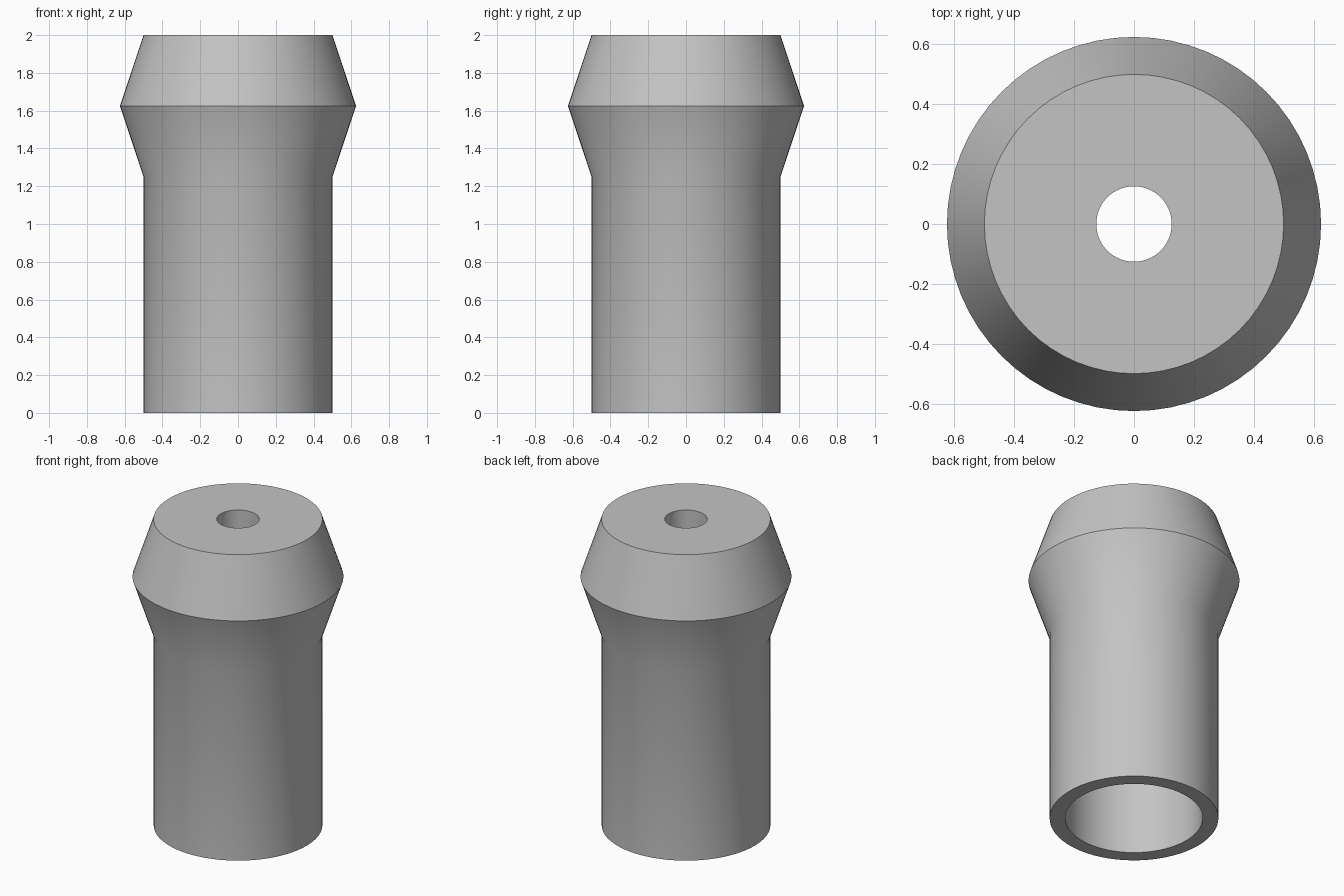
import bpy, bmesh, math

cube = bpy.data.objects.get("Cube")
if cube:
    bpy.data.objects.remove(cube, do_unlink=True)

grey = bpy.data.materials.new("light_grey")
grey.use_nodes = True
colour = (0.55, 0.55, 0.55, 1)
grey.diffuse_color = colour
grey.node_tree.nodes["Principled BSDF"].inputs["Base Color"].default_value = colour

SEGMENTS = 64


def lathe(name, profile):
    """Revolve a closed (radius, height) profile around the z axis."""
    bm = bmesh.new()
    rings = []
    for r, z in profile:
        angles = [2 * math.pi * i / SEGMENTS for i in range(SEGMENTS)]
        rings.append([bm.verts.new((r * math.cos(a), r * math.sin(a), z)) for a in angles])
    for low, high in zip(rings, rings[1:] + rings[:1]):
        for i in range(SEGMENTS):
            j = (i + 1) % SEGMENTS
            bm.faces.new((low[i], low[j], high[j], high[i]))
    bmesh.ops.recalc_face_normals(bm, faces=bm.faces)
    mesh = bpy.data.meshes.new(name)
    bm.to_mesh(mesh)
    bm.free()
    mesh.materials.append(grey)
    obj = bpy.data.objects.new(name, mesh)
    bpy.context.collection.objects.link(obj)
    bpy.ops.object.select_all(action="DESELECT")
    obj.select_set(True)
    bpy.context.view_layer.objects.active = obj
    bpy.ops.object.shade_smooth_by_angle(angle=math.radians(30))
    return obj


# Hollow sleeve with a flared collar, wide lower bore and narrow top hole
lathe("flared_sleeve", [
    (0.5, 0), (0.5, 1.25), (0.625, 1.625), (0.5, 2),   # outer wall and collar
    (0.126, 2), (0.126, 1.25),                         # narrow hole
    (0.407, 1.25), (0.407, 0),                         # wide bore
])
